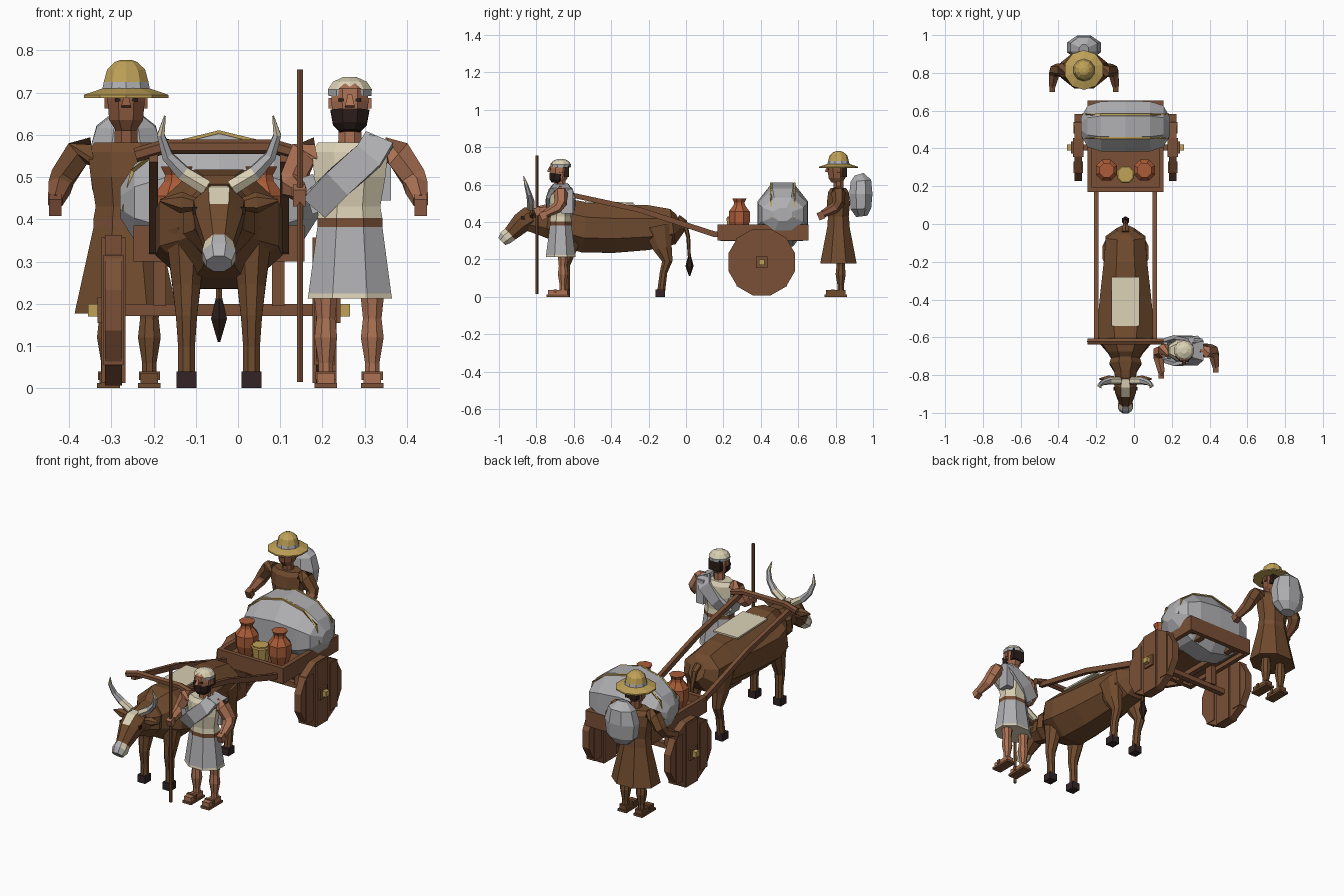
import bpy, bmesh, math
from mathutils import Vector, Matrix


def mat(name, r, g, b):
    m = bpy.data.materials.new(name)
    f = lambda c: ((c / 255 + 0.055) / 1.055) ** 2.4
    m.diffuse_color = (f(r), f(g), f(b), 1)
    return m


HIDE = mat("hide brown", 112, 75, 46)
WOOD = mat("wood brown", 122, 80, 54)
DARK = mat("dark hoof", 50, 36, 38)
SKIN = mat("skin", 172, 114, 84)
TAN = mat("weathered skin", 138, 88, 62)
GREY = mat("grey cloth", 176, 176, 179)
CREAM = mat("cream", 218, 208, 180)
CLAY = mat("terracotta", 170, 92, 56)
STRAW = mat("straw", 192, 162, 88)
HAIR = mat("black brown hair", 42, 29, 25)
CX = -0.045  # centre line of ox and cart


def finish(name, bm, mats):
    bmesh.ops.recalc_face_normals(bm, faces=bm.faces)
    me = bpy.data.meshes.new(name)
    bm.to_mesh(me)
    bm.free()
    for m in mats:
        me.materials.append(m)
    ob = bpy.data.objects.new(name, me)
    bpy.context.collection.objects.link(ob)
    return ob


def box(name, c, size, m, rot=(0, 0, 0)):
    bm = bmesh.new()
    bmesh.ops.create_cube(bm, size=1)
    bm.transform(Matrix.Diagonal((*size, 1)))
    for i, ax in enumerate("XYZ"):
        bm.transform(Matrix.Rotation(rot[i], 4, ax))
    bm.transform(Matrix.Translation(c))
    return finish(name, bm, [m])


def loft(name, stations, mats, sides=8):
    """Skin rings (x, y, z, half width, half depth); one material or one per segment."""
    if not isinstance(mats, list):
        mats = [mats] * (len(stations) - 1)
    slots = list(dict.fromkeys(mats))
    bm = bmesh.new()
    P = [Vector(s[:3]) for s in stations]
    rings = []
    for i, s in enumerate(stations):
        t = (P[min(i + 1, len(P) - 1)] - P[max(i - 1, 0)]).normalized()
        ref = Vector((1, 0, 0)) if abs(t.x) < 0.9 else Vector((0, 1, 0))
        lat = (ref - t * ref.dot(t)).normalized()
        nor = t.cross(lat)
        k = 1 / math.cos(math.pi / sides)
        ring = []
        for j in range(sides):
            a = 2 * math.pi * (j + 0.5) / sides
            ring.append(bm.verts.new(P[i] + lat * s[3] * k * math.cos(a) + nor * s[4] * k * math.sin(a)))
        rings.append(ring)
    for i in range(len(rings) - 1):
        for j in range(sides):
            n = (j + 1) % sides
            f = bm.faces.new((rings[i][j], rings[i][n], rings[i + 1][n], rings[i + 1][j]))
            f.material_index = slots.index(mats[i])
    bm.faces.new(rings[0]).material_index = slots.index(mats[0])
    bm.faces.new(rings[-1]).material_index = slots.index(mats[-1])
    return finish(name, bm, slots)


def turned(name, x, y, profile, mats, sides=8):
    return loft(name, [(x, y, z, r, r) for z, r in profile], mats, sides)


def recolour(ob, m, rule):
    ob.data.materials.append(m)
    for p in ob.data.polygons:
        if rule(p.center, p.normal):
            p.material_index = len(ob.data.materials) - 1


# ---------------- ox ----------------
loft("ox_body", [(CX, y, z, w, h) for y, z, w, h in (
    (-0.03, 0.395, 0.045, 0.05), (-0.07, 0.375, 0.105, 0.095), (-0.2, 0.37, 0.115, 0.12),
    (-0.38, 0.365, 0.135, 0.13), (-0.54, 0.37, 0.15, 0.135), (-0.62, 0.39, 0.14, 0.13),
    (-0.68, 0.395, 0.095, 0.11), (-0.71, 0.395, 0.075, 0.09), (-0.74, 0.4, 0.085, 0.085),
    (-0.78, 0.405, 0.06, 0.075), (-0.84, 0.41, 0.05, 0.06))], HIDE)
head = loft("ox_head", [(CX, y, z, w, h) for y, z, w, h in (
    (-0.80, 0.445, 0.045, 0.04), (-0.835, 0.425, 0.06, 0.06), (-0.88, 0.395, 0.055, 0.055),
    (-0.94, 0.335, 0.034, 0.04), (-0.965, 0.315, 0.04, 0.038), (-0.985, 0.295, 0.03, 0.026))],
    [HIDE, HIDE, HIDE, CREAM, CREAM])
recolour(head, CREAM, lambda c, n: abs(c.x - CX) < 0.015 and n.z > 0.3 and -0.93 < c.y < -0.82)
recolour(head, GREY, lambda c, n: c.y < -0.975)
box("ox_blanket", (CX, -0.41, 0.503), (0.15, 0.26, 0.009), CREAM, (-0.03, 0, 0))
for s in (-1, 1):
    loft("ox_horn", [(CX + s * x, y, z, r, r) for x, y, z, r in (
        (0.03, -0.83, 0.475, 0.018), (0.085, -0.83, 0.51, 0.017), (0.122, -0.84, 0.55, 0.013),
        (0.138, -0.855, 0.6, 0.009), (0.128, -0.868, 0.645, 0.002))], [CREAM, GREY, GREY, CREAM], 6)
    loft("ox_ear", [(CX + s * x, -0.82, z, a, b) for x, z, a, b in (
        (0.05, 0.435, 0.012, 0.012), (0.09, 0.44, 0.018, 0.022), (0.14, 0.445, 0.003, 0.003))], HIDE, 6)
    box("ox_eye", (CX + s * 0.056, -0.872, 0.42), (0.014, 0.02, 0.018), HAIR)
    # legs with hooves
    X = CX + s * 0.077
    loft("ox_front_leg", [(X, -0.64, 0.035, 0.02, 0.021), (X, -0.64, 0.1, 0.02, 0.02),
         (X, -0.645, 0.17, 0.025, 0.026), (X, -0.63, 0.24, 0.033, 0.04), (X, -0.61, 0.37, 0.05, 0.07)], HIDE)
    loft("ox_hind_leg", [(X, -0.132, 0.035, 0.02, 0.021), (X, -0.12, 0.13, 0.02, 0.02),
         (X, -0.1, 0.19, 0.026, 0.028), (X, -0.125, 0.26, 0.035, 0.05), (X, -0.15, 0.38, 0.045, 0.085)], HIDE)
    for y in (-0.645, -0.137):
        box("ox_hoof", (X, y, 0.02), (0.047, 0.052, 0.04), DARK)
loft("ox_tail", [(CX, y, z, r, r) for y, z, r in (
    (-0.045, 0.42, 0.018), (-0.01, 0.4, 0.014), (0.012, 0.32, 0.009), (0.018, 0.21, 0.007))], HIDE, 6)
turned("tail_tuft", CX, 0.019, [(0.11, 0.003), (0.165, 0.019), (0.225, 0.005)], HAIR, 6)

# ---------------- yoke and shafts ----------------
loft("yoke", [(CX + x, -0.622, z, 0.015, 0.015) for x, z in (
    (-0.198, 0.552), (-0.13, 0.572), (0.13, 0.572), (0.198, 0.552))], WOOD, 6)
for x in (-0.2, 0.11):
    loft("cart_shaft", [(x, 0.25, 0.325, 0.011, 0.015), (x, 0.15, 0.335, 0.011, 0.015),
         (x, -0.25, 0.465, 0.011, 0.014), (x, -0.63, 0.548, 0.011, 0.013)], WOOD, 4)

# ---------------- cart ----------------
box("cart_floor", (CX, 0.412, 0.335), (0.38, 0.46, 0.02), WOOD)
for s in (-1, 1):
    box("side_board", (CX + s * 0.19, 0.412, 0.343), (0.024, 0.485, 0.085), WOOD)
    box("end_board", (CX, 0.412 + s * 0.23, 0.343), (0.356, 0.024, 0.085), WOOD)
    box("under_beam", (CX + s * 0.1, 0.405, 0.312), (0.03, 0.44, 0.03), WOOD)
    box("axle_bracket", (CX + s * 0.14, 0.405, 0.25), (0.03, 0.05, 0.11), WOOD)
    # plank wheel: disc, raised boards and hub
    wx = CX + s * 0.25
    loft("wheel", [(wx - 0.02, 0.405, 0.185, 0.178, 0.178), (wx + 0.02, 0.405, 0.185, 0.178, 0.178)], WOOD, 12)
    box("wheel_board", (wx, 0.405, 0.185), (0.056, 0.1, 0.345), WOOD)
    for t in (-0.105, 0.105):
        box("wheel_edge_board", (wx, 0.405 + t, 0.185), (0.048, 0.06, 0.26), WOOD)
    box("hub_plate", (wx + s * 0.03, 0.405, 0.185), (0.016, 0.062, 0.062), WOOD)
    box("hub_pin", (CX + s * 0.29, 0.405, 0.185), (0.04, 0.032, 0.03), STRAW)
box("axle", (CX, 0.405, 0.185), (0.56, 0.03, 0.028), WOOD)

# ---------------- cargo ----------------
loft("cloth_bundle", [(CX + x, 0.517, 0.44, y, h) for x, y, h in (
    (-0.235, 0.05, 0.035), (-0.2, 0.11, 0.09), (-0.13, 0.132, 0.14), (0, 0.135, 0.17),
    (0.13, 0.132, 0.14), (0.2, 0.11, 0.09), (0.235, 0.05, 0.035))], GREY)
for y in (0.455, 0.58):
    loft("bundle_rope", [(CX + x, y, z, 0.005, 0.004) for x, z in (
        (-0.225, 0.42), (-0.205, 0.515), (-0.13, 0.575), (0, 0.607), (0.13, 0.575), (0.205, 0.515), (0.225, 0.42))],
        STRAW, 4)
for x in (-0.145, 0.055):
    turned("clay_jar", x, 0.285, [(0.34, 0.038), (0.4, 0.056), (0.455, 0.056), (0.49, 0.03),
           (0.505, 0.028), (0.525, 0.038)], CLAY)
turned("straw_basket", CX, 0.262, [(0.34, 0.036), (0.42, 0.046), (0.425, 0.04), (0.43, 0.04)], STRAW)


# ---------------- people ----------------
def person(who, cx, cy, hem, hem_r, skin, leg, shoe, skirt, top, trim, hem_m, dx):
    # legs and feet
    for s, x in zip((-1, 1), dx):
        X = cx + x
        loft(who + "_leg", [(X, cy + 0.012, z, r, r) for z, r in (
            (0.02, 0.018), (0.06, 0.017), (0.12, 0.027), (0.165, 0.022), (0.28, 0.034))], leg)
        box(who + "_foot", (X, cy - 0.015, 0.024), (0.042, 0.105, 0.024), leg)
        box(who + "_sole", (X, cy - 0.015, 0.006), (0.054, 0.12, 0.012), shoe)
        box(who + "_strap", (X, cy - 0.03, 0.03), (0.05, 0.018, 0.02), shoe)
    # skirt, belt and torso
    loft(who + "_tunic", [(cx, cy, z, w, d) for z, w, d in (
        (hem, hem_r, hem_r * 0.8), (hem + 0.012, hem_r * 0.98, hem_r * 0.78), (0.382, 0.077, 0.058),
        (0.403, 0.077, 0.058), (0.43, 0.072, 0.055), (0.5, 0.084, 0.062), (0.56, 0.09, 0.055),
        (0.582, 0.075, 0.04))], [hem_m, skirt, trim, top, top, top, top])
    # neck and head
    loft(who + "_neck", [(cx, cy, 0.57, 0.028, 0.027), (cx, cy, 0.64, 0.026, 0.026)], skin)
    loft(who + "_head", [(cx, cy - 0.008, z, w, d) for z, w, d in (
        (0.61, 0.024, 0.028), (0.635, 0.04, 0.045), (0.68, 0.044, 0.049), (0.71, 0.042, 0.047),
        (0.725, 0.025, 0.03))], skin)
    loft(who + "_nose", [(cx, cy - 0.056, 0.695, 0.005, 0.004), (cx, cy - 0.064, 0.667, 0.011, 0.01)], skin, 4)
    for s in (-1, 1):
        box(who + "_eye", (cx + s * 0.02, cy - 0.055, 0.683), (0.013, 0.008, 0.007), HAIR)
        box(who + "_ear", (cx + s * 0.046, cy, 0.675), (0.01, 0.018, 0.026), skin)
    box(who + "_hair", (cx, cy + 0.028, 0.67), (0.07, 0.035, 0.06), HAIR)


def arm(who, cx, cy, s, pts, cover, skin):
    loft(who + "_arm", [(cx + s * x, cy + y, z, r, r) for (x, y, z), r in zip(
        pts, (0.03, 0.033, 0.029, 0.026, 0.017))], [cover, cover, cover, skin], 6)
    x, y, z = pts[-1]
    box(who + "_hand", (cx + s * x, cy + y - 0.008, z - 0.008), (0.03, 0.034, 0.042), skin, (0.4, 0, 0))


SIDE_ARM = [(0.08, 0, 0.56), (0.115, 0.0, 0.555), (0.15, 0.0, 0.5), (0.158, -0.02, 0.475), (0.168, -0.085, 0.442)]

# farmer behind the cart
FX, FY = -0.265, 0.815
person("farmer", FX, FY, 0.177, 0.122, TAN, HIDE, HIDE, HIDE, HIDE, WOOD, HIDE, (-0.042, 0.055))
for s in (-1, 1):
    arm("farmer", FX, FY, s, SIDE_ARM, HIDE, TAN)
turned("straw_hat", FX, FY, [(0.688, 0.1), (0.695, 0.1), (0.71, 0.056), (0.725, 0.053), (0.755, 0.045),
       (0.773, 0.026), (0.778, 0.012)], [STRAW, STRAW, GREY, STRAW, STRAW, STRAW], 10)
loft("back_sack", [(FX, y, z, w, d) for y, z, w, d in (
    (0.94, 0.43, 0.04, 0.03), (0.935, 0.47, 0.08, 0.055), (0.935, 0.55, 0.09, 0.062),
    (0.935, 0.62, 0.07, 0.055), (0.925, 0.655, 0.025, 0.025))], GREY)

# drover beside the ox
DX, DY = 0.265, -0.67
person("drover", DX, DY, 0.212, 0.1, SKIN, SKIN, WOOD, GREY, CREAM, WOOD, CREAM, (-0.057, 0.053))
arm("drover", DX, DY, 1, SIDE_ARM, SKIN, SKIN)
arm("drover", DX, DY, -1, [(0.08, 0, 0.56), (0.11, 0.0, 0.555), (0.135, -0.01, 0.495),
    (0.135, -0.035, 0.475), (0.12, -0.115, 0.465)], SKIN, SKIN)
turned("drover_cap", DX, DY, [(0.692, 0.051), (0.708, 0.052), (0.726, 0.04), (0.737, 0.016)], [GREY, CREAM, CREAM], 10)
loft("drover_beard", [(DX, DY - y, z, w, d) for y, z, w, d in (
    (0.025, 0.608, 0.024, 0.025), (0.022, 0.625, 0.04, 0.038), (0.018, 0.658, 0.046, 0.041))], HAIR)
# diagonal shawl, front and back, with a hanging drape
for s in (-1, 1):
    loft("shawl", [(DX + x, DY + s * y, z, 0.036, 0.01) for x, y, z in (
        (0.07, 0.035, 0.59), (0.045, 0.062, 0.55), (-0.03, 0.068, 0.485), (-0.085, 0.045, 0.43))], GREY, 4)
box("shawl_shoulder", (DX + 0.07, DY, 0.578), (0.06, 0.09, 0.03), GREY, (0, 0.35, 0))
box("shawl_drape", (DX + 0.075, DY + 0.035, 0.51), (0.045, 0.06, 0.13), GREY)
box("shawl_fold", (DX - 0.088, DY, 0.46), (0.03, 0.09, 0.09), GREY, (0, -0.3, 0))
turned("staff", 0.147, -0.797, [(0.015, 0.007), (0.755, 0.007)], WOOD, 6)
